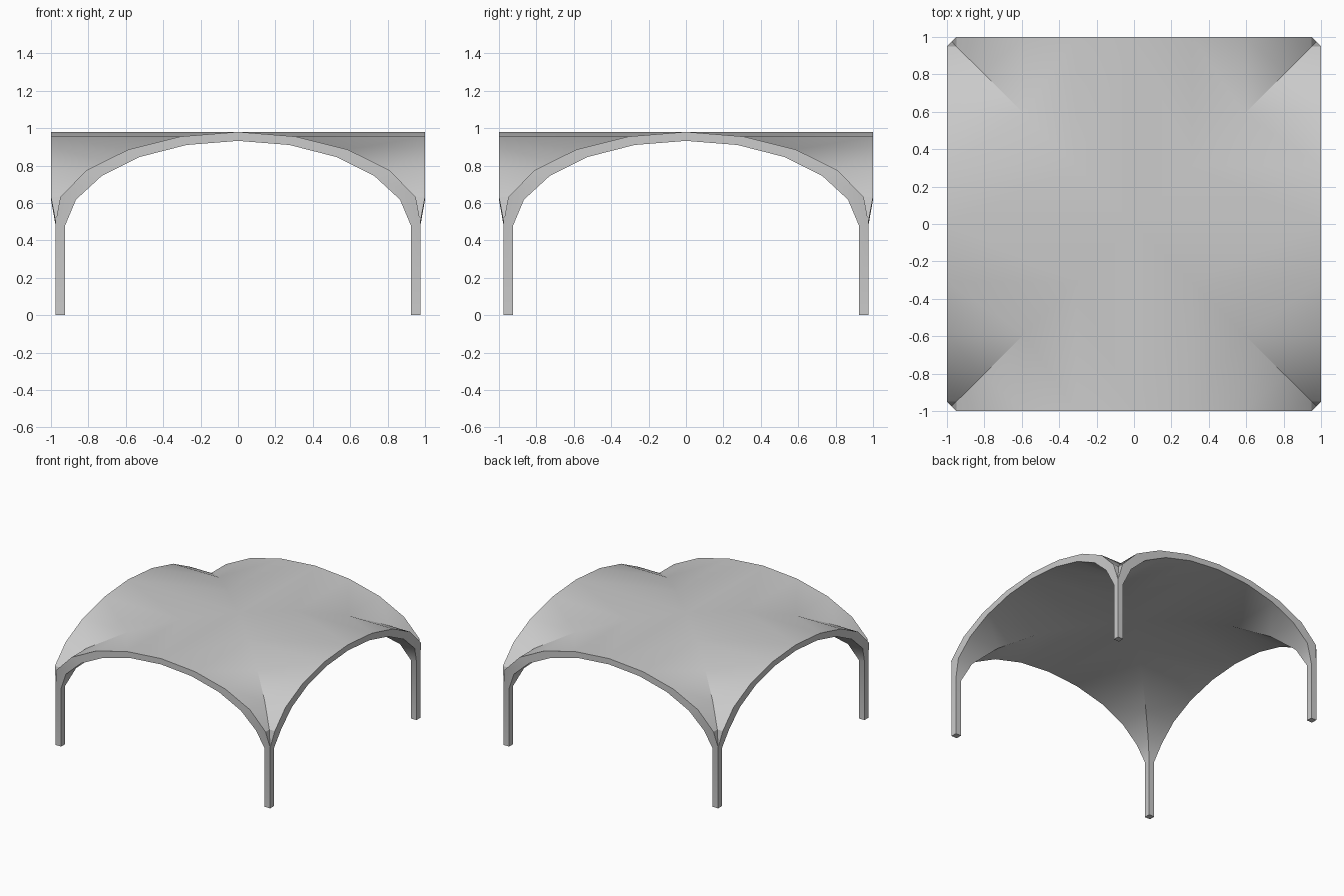
import bpy, bmesh, math
from mathutils import Matrix, Vector

if "Cube" in bpy.data.objects:
    bpy.data.objects.remove(bpy.data.objects["Cube"])

# Half profiles (distance from centre, height) of the vault's two skins
OUTER = [(0, 0.98), (0.31, 0.955), (0.588, 0.885), (0.81, 0.775), (0.95, 0.632)]
INNER = [(0, 0.932), (0.275, 0.91), (0.525, 0.846), (0.727, 0.746), (0.866, 0.618)]
EDGE, LEG_IN, LEG_OUT = 1.0, 0.925, 0.975
LEG_TOP_IN, LEG_TOP_OUT = 0.478, 0.5

bm = bmesh.new()


def add_face(points, matrix):
    bm.faces.new([bm.verts.new(matrix @ Vector(p)) for p in points])


def rim(p):
    return (p[0], -EDGE, p[1])


def groin(p):
    return (p[0], -p[0], p[1])


def half_sector(m):
    """One eighth of the groin vault with its share of a leg."""
    def face(*points):
        add_face(points, m)

    # curved skins and the arch face on the rim
    for profile in (OUTER, INNER):
        for a, b in zip(profile, profile[1:]):
            face(rim(a), rim(b), groin(b), groin(a))
    for i in range(len(OUTER) - 1):
        face(rim(INNER[i]), rim(INNER[i + 1]), rim(OUTER[i + 1]), rim(OUTER[i]))

    # springing, where the arch narrows into the leg
    side = (LEG_IN, -LEG_OUT, LEG_TOP_IN)
    tip = (LEG_OUT, -LEG_OUT, LEG_TOP_OUT)
    back = (LEG_IN, -LEG_IN, LEG_TOP_IN)
    o, n = OUTER[-1], INNER[-1]
    face(rim(o), tip, groin(o))
    face(rim(n), side, tip, rim(o))
    face(rim(n), groin(n), back, side)

    # two leg sides and half of the foot
    side0, tip0, back0 = [(p[0], p[1], 0) for p in (side, tip, back)]
    face(side0, tip0, tip, side)
    face(back0, side0, side, back)
    face(side0, back0, tip0)


# Repeat the eighth around the square plan
for k in range(4):
    turn = Matrix.Rotation(k * math.pi / 2, 4, 'Z')
    for flip in (1, -1):
        half_sector(turn @ Matrix.Diagonal((flip, 1, 1, 1)))

bmesh.ops.remove_doubles(bm, verts=bm.verts, dist=0.0005)
bmesh.ops.recalc_face_normals(bm, faces=bm.faces)
mesh = bpy.data.meshes.new("vaulted_canopy")
bm.to_mesh(mesh)
bm.free()

canopy = bpy.data.objects.new("vaulted_canopy", mesh)
bpy.context.collection.objects.link(canopy)
bpy.context.view_layer.objects.active = canopy
canopy.select_set(True)
bpy.ops.object.shade_smooth_by_angle(angle=math.radians(30))
